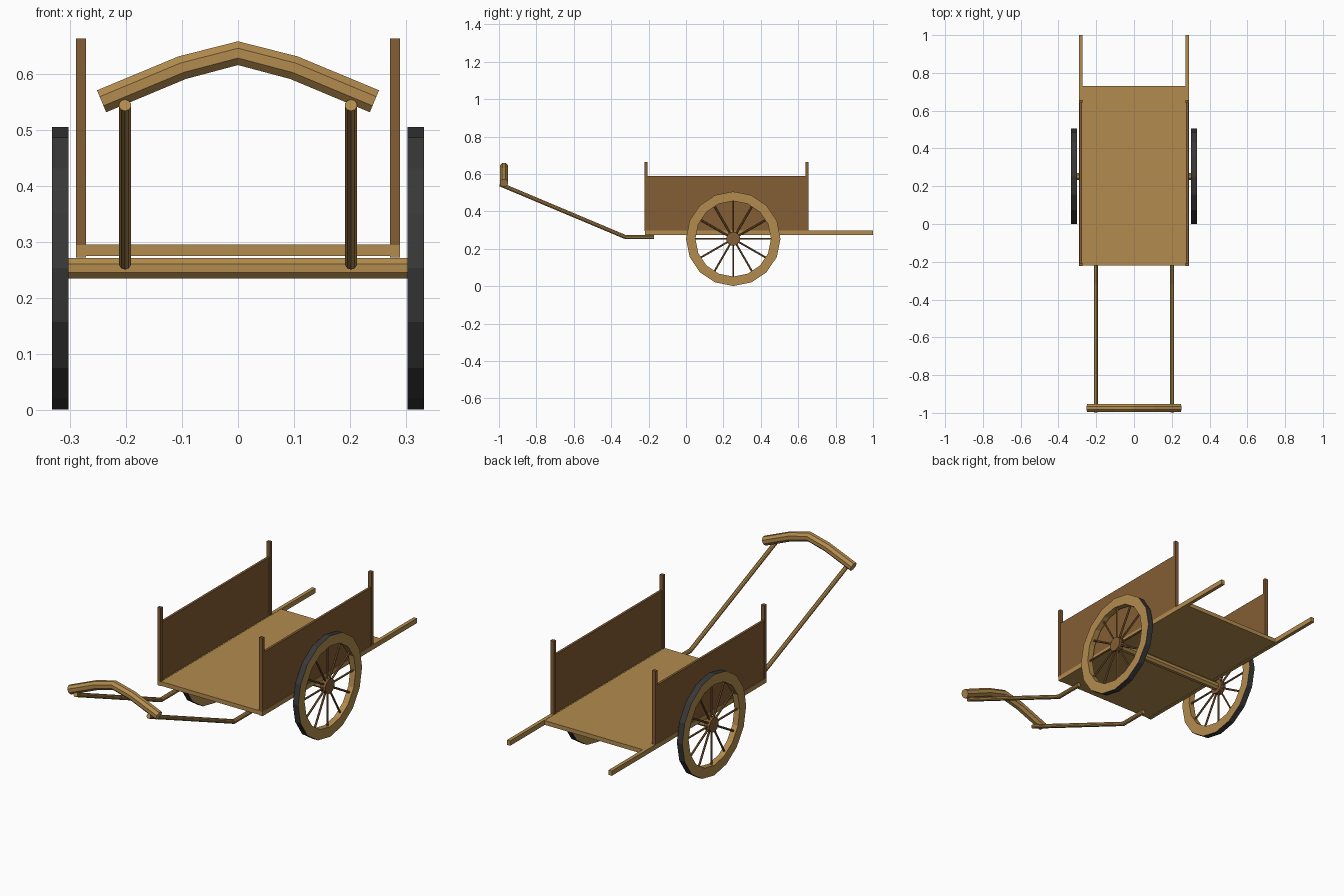
import bpy, bmesh, math
from mathutils import Vector, Matrix

if "Cube" in bpy.data.objects:
    bpy.data.objects.remove(bpy.data.objects["Cube"])


def material(name, rgb):
    m = bpy.data.materials.new(name)
    m.diffuse_color = (*rgb, 1)
    m.use_nodes = True
    m.node_tree.nodes["Principled BSDF"].inputs["Base Color"].default_value = m.diffuse_color
    return m


LIGHT = material("light_wood", (0.45, 0.26, 0.075))
BROWN = material("brown_wood", (0.23, 0.11, 0.035))
TYRE = material("dark_tyre", (0.04, 0.04, 0.04))


def finish(name, bm, *mats):
    bmesh.ops.recalc_face_normals(bm, faces=bm.faces)
    me = bpy.data.meshes.new(name)
    bm.to_mesh(me)
    bm.free()
    for m in mats:
        me.materials.append(m)
    ob = bpy.data.objects.new(name, me)
    bpy.context.collection.objects.link(ob)
    return ob


def box(name, lo, hi, mat):
    bm = bmesh.new()
    lo, hi = Vector(lo), Vector(hi)
    bmesh.ops.create_cube(bm, size=1, matrix=Matrix.Translation((lo + hi) / 2)
                          @ Matrix.Diagonal((*(hi - lo), 1)))
    return finish(name, bm, mat)


def add_tube(bm, pts, r, sides, side_axis):
    """Sweep a polygon along a planar path; side_axis is the plane's normal."""
    pts, side = [Vector(p) for p in pts], Vector(side_axis)
    rings = []
    for i, p in enumerate(pts):
        d1 = (p - pts[max(i - 1, 0)]).normalized()
        d2 = (pts[min(i + 1, len(pts) - 1)] - p).normalized()
        t = (d1 + d2).normalized()
        up = side.cross(t)
        ring = []
        for k in range(sides):
            a = math.tau * (k + 0.5) / sides
            ring.append(bm.verts.new(p + r * (math.cos(a) * side + math.sin(a) * up)))
        rings.append(ring)
    for a, b in zip(rings, rings[1:]):
        for k in range(sides):
            n = (k + 1) % sides
            bm.faces.new((a[k], a[n], b[n], b[k]))
    bm.faces.new(rings[0][::-1])
    bm.faces.new(rings[-1])


def tube(name, pts, r, sides, side_axis, mat):
    bm = bmesh.new()
    add_tube(bm, pts, r, sides, side_axis)
    return finish(name, bm, mat)


WY, WZ, WR = 0.2525, 0.2535, 0.2525   # wheel centre and radius


def wheel_rim(name, s):
    # rectangular section revolved in 16 steps, dark on the outer tread
    bm = bmesh.new()
    prof = [(0.303, WR), (0.333, WR), (0.333, 0.202), (0.303, 0.202)]
    n = 16
    rings = []
    for i in range(n):
        a = math.tau * i / n
        rings.append([bm.verts.new((s * x, WY + r * math.cos(a), WZ + r * math.sin(a)))
                      for x, r in prof])
    for i in range(n):
        a, b = rings[i], rings[(i + 1) % n]
        for k in range(4):
            j = (k + 1) % 4
            f = bm.faces.new((a[k], a[j], b[j], b[k]))
            f.material_index = 1 if k == 0 else 0
    return finish(name, bm, LIGHT, TYRE)


def wheel_spokes(name, s):
    bm = bmesh.new()
    for i in range(12):
        a = math.tau * i / 12
        d = Vector((0, math.cos(a), math.sin(a)))
        c = Vector((s * 0.318, WY, WZ))
        add_tube(bm, [c + d * 0.02, c + d * 0.208], 0.005, 6, (1, 0, 0))
    return finish(name, bm, BROWN)


# cart bed
box("floor", (-0.28, -0.22, 0.275), (0.28, 0.73, 0.296), LIGHT)

for s, tag in ((1, "right"), (-1, "left")):
    def side_box(name, x0, x1, y0, y1, z0, z1, mat):
        a, b = sorted((s * x0, s * x1))
        box(f"{tag}_{name}", (a, y0, z0), (b, y1, z1), mat)

    # long rail, side panel and corner posts
    side_box("rail", 0.272, 0.29, -0.22, 1.0, 0.273, 0.297, LIGHT)
    side_box("panel", 0.276, 0.288, -0.21, 0.65, 0.295, 0.588, BROWN)
    side_box("front_post", 0.272, 0.29, -0.222, -0.206, 0.295, 0.664, BROWN)
    side_box("back_post", 0.272, 0.29, 0.64, 0.656, 0.295, 0.664, BROWN)

    # wheel
    wheel_rim(f"{tag}_rim", s)
    wheel_spokes(f"{tag}_spokes", s)
    tube(f"{tag}_hub", [(s * 0.304, WY, WZ), (s * 0.332, WY, WZ)], 0.037, 12, (0, 1, 0), BROWN)

    # bent pull shaft
    tube(f"{tag}_shaft", [(s * 0.202, -0.17, 0.262), (s * 0.202, -0.322, 0.262),
                          (s * 0.202, -0.995, 0.545)], 0.011, 10, (1, 0, 0), LIGHT)

# axle and arched crossbar
tube("axle", [(-0.31, WY, WZ), (0.31, WY, WZ)], 0.02, 8, (0, 1, 0), LIGHT)
tube("crossbar", [(-0.244, -0.974, 0.552), (-0.1, -0.974, 0.612), (0, -0.974, 0.638),
                  (0.1, -0.974, 0.612), (0.244, -0.974, 0.552)], 0.023, 8, (0, 1, 0), LIGHT)
